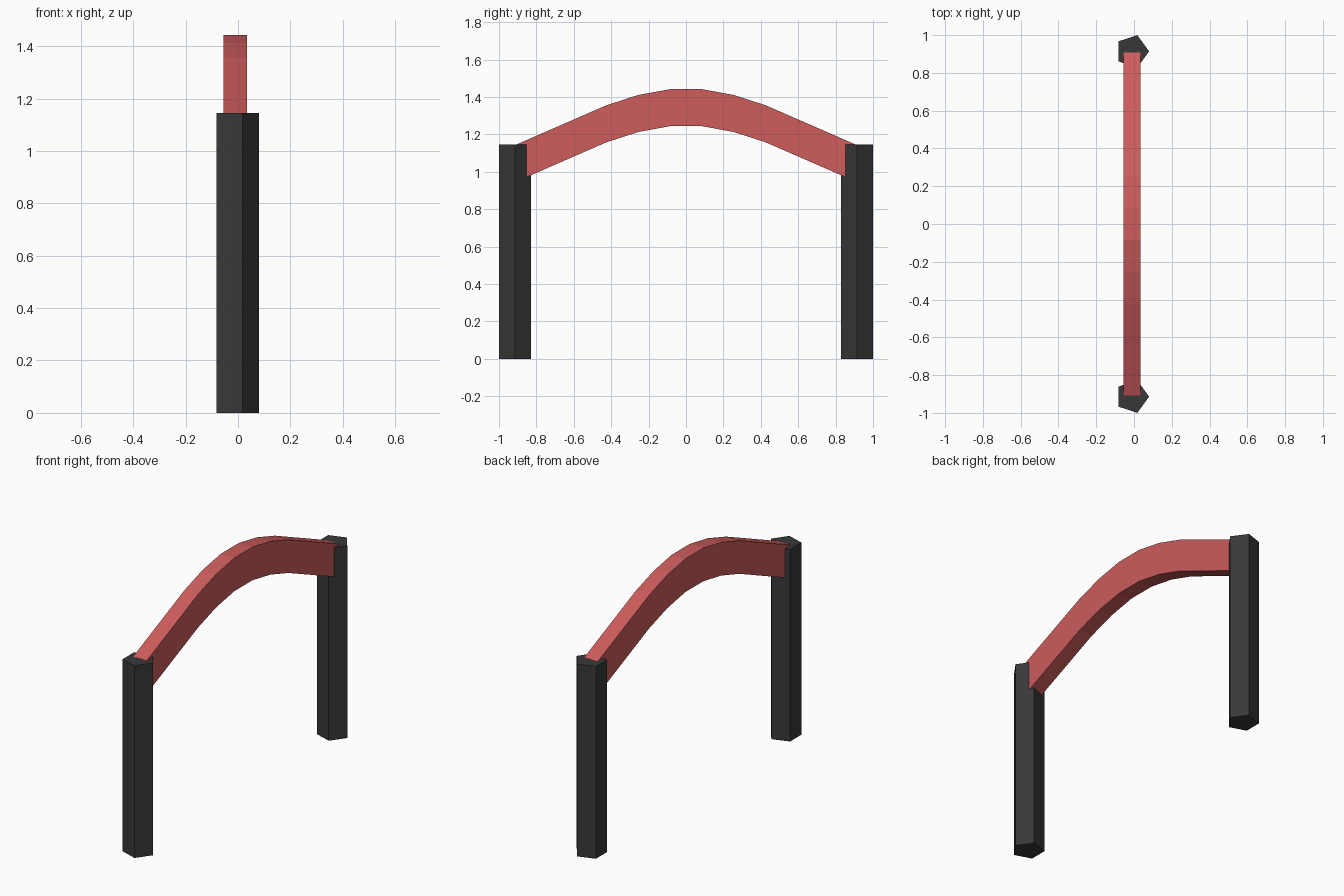
import bpy, bmesh
from mathutils import Vector

if "Cube" in bpy.data.objects:
    bpy.data.objects.remove(bpy.data.objects["Cube"])


def material(name, color):
    m = bpy.data.materials.new(name)
    m.diffuse_color = (*color, 1)
    m.use_nodes = True
    m.node_tree.nodes["Principled BSDF"].inputs["Base Color"].default_value = m.diffuse_color
    return m


def prism(name, outline, direction, mat):
    """Extrude a closed outline along a direction into a flat-shaded solid."""
    bm = bmesh.new()
    face = bm.faces.new([bm.verts.new(p) for p in outline])
    res = bmesh.ops.extrude_face_region(bm, geom=[face], use_keep_orig=True)
    verts = [v for v in res["geom"] if isinstance(v, bmesh.types.BMVert)]
    bmesh.ops.translate(bm, verts=verts, vec=Vector(direction))
    bmesh.ops.recalc_face_normals(bm, faces=bm.faces)
    me = bpy.data.meshes.new(name)
    bm.to_mesh(me)
    bm.free()
    me.materials.append(mat)
    ob = bpy.data.objects.new(name, me)
    bpy.context.collection.objects.link(ob)
    return ob


dark = material("dark_post", (0.04, 0.04, 0.04))
red = material("red_beam", (0.61, 0.107, 0.107))

CENTER_X, POST_Y, POST_R, POST_H = -0.01, 0.914, 0.09, 1.145

# Five-sided posts, one corner pointing to +x
for name, side in (("front_post", -1), ("back_post", 1)):
    bpy.ops.mesh.primitive_cylinder_add(vertices=5, radius=POST_R, depth=POST_H)
    post = bpy.context.object
    post.name = name
    # turn the first corner from +y to +x
    corner = post.data.vertices[0].co.xy
    turn = corner.angle_signed(Vector((1, 0)))
    post.rotation_euler.z = -turn
    post.location = (CENTER_X, side * POST_Y, POST_H / 2)
    post.data.materials.append(dark)

# Arched beam: half of the top edge, mirrored, with constant vertical depth
half = [(0.085, 1.442), (0.255, 1.411), (0.425, 1.356), (0.595, 1.282), (0.908, 1.1455)]
top = [(-y, z) for y, z in reversed(half)] + half
BEAM_DEPTH, BEAM_W = 0.198, 0.09
x0 = CENTER_X - BEAM_W / 2
outline = [(x0, y, z) for y, z in top] + [(x0, y, z - BEAM_DEPTH) for y, z in reversed(top)]
prism("arched_beam", outline, (BEAM_W, 0, 0), red)
